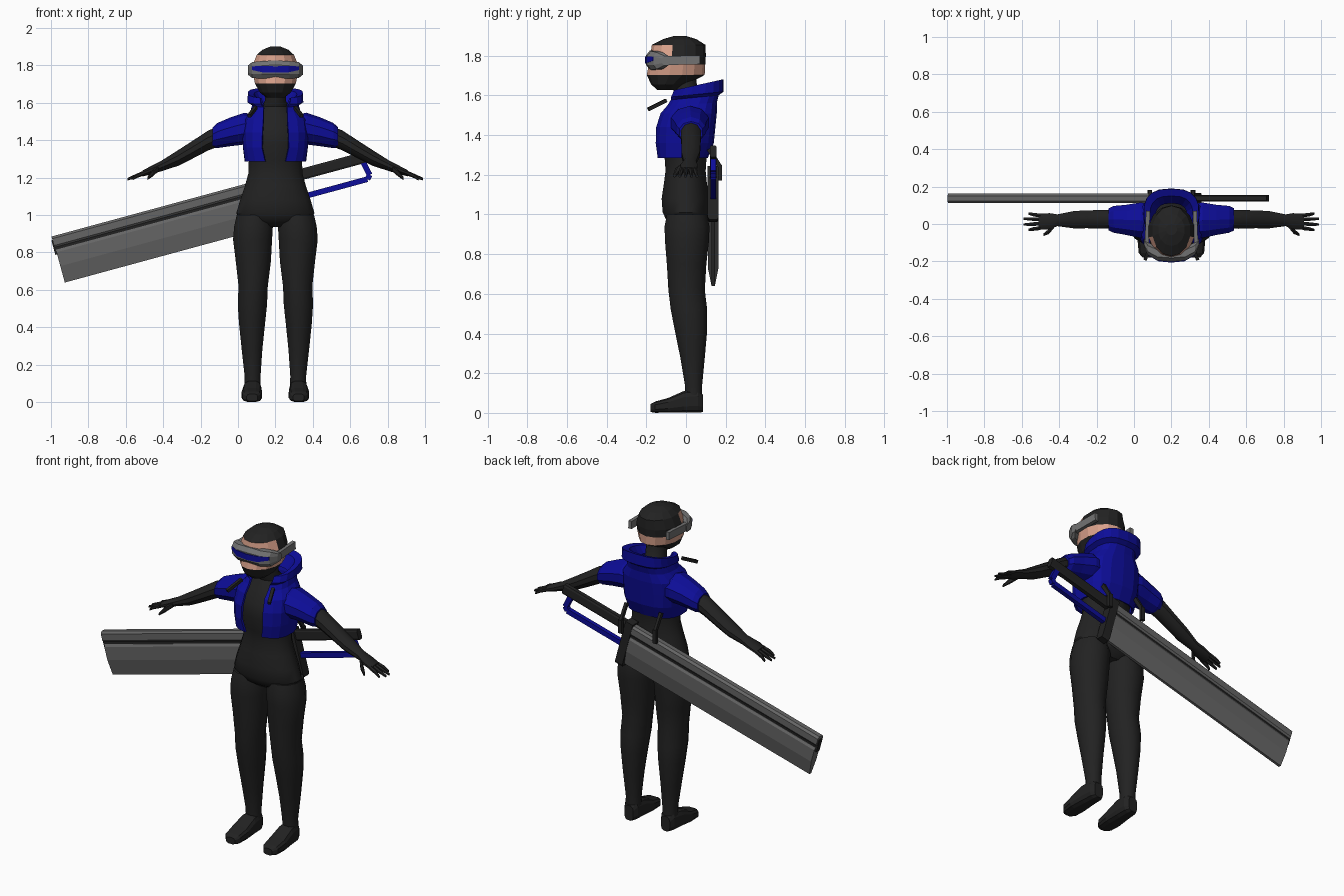
import bpy, bmesh, math
from mathutils import Vector

CX = 0.2  # the figure stands right of the centre because the weapon sticks out left


def material(name, r, g, b):
    m = bpy.data.materials.new(name)
    m.diffuse_color = (r, g, b, 1)
    return m


SUIT = material("suit black", 0.016, 0.016, 0.016)
BLUE = material("jacket blue", 0.004, 0.004, 0.32)
SKIN = material("skin", 0.70, 0.36, 0.26)
STEEL = material("blade grey", 0.13, 0.13, 0.13)
VISOR = material("visor grey", 0.17, 0.17, 0.17)


def finish(name, bm, mats, smooth=False):
    bmesh.ops.recalc_face_normals(bm, faces=bm.faces)
    me = bpy.data.meshes.new(name)
    bm.to_mesh(me)
    bm.free()
    for m in mats:
        me.materials.append(m)
    ob = bpy.data.objects.new(name, me)
    bpy.context.collection.objects.link(ob)
    if smooth:
        bpy.ops.object.select_all(action='DESELECT')
        ob.select_set(True)
        bpy.context.view_layer.objects.active = ob
        bpy.ops.object.shade_smooth_by_angle(angle=math.radians(35))
    return ob


def spow(v, p):
    return math.copysign(abs(v) ** p, v)


def skin_rings(bm, rings, closed=True):
    vs = [[bm.verts.new(p) for p in r] for r in rings]
    n = len(vs[0])
    for a, b in zip(vs, vs[1:]):
        for i in range(n if closed else n - 1):
            j = (i + 1) % n
            bm.faces.new((a[i], a[j], b[j], b[i]))
    if closed:
        bm.faces.new(vs[0])
        bm.faces.new(vs[-1])


def loft(name, rings, mats, axis='z', n=12, p=1.0, s=1, smooth=False, rule=None):
    """Rings are (position on axis, centre 1, centre 2, radius 1, radius 2)."""
    out = []
    for t, c1, c2, r1, r2 in rings:
        ring = []
        for i in range(n):
            a = 2 * math.pi * (i + 0.5) / n
            q1, q2 = c1 + r1 * spow(math.cos(a), p), c2 + r2 * spow(math.sin(a), p)
            x, y, z = {'x': (t, q1, q2), 'y': (q1, t, q2), 'z': (q1, q2, t)}[axis]
            ring.append((CX + s * x, y, z))
        out.append(ring)
    bm = bmesh.new()
    skin_rings(bm, out)
    if rule:
        for f in bm.faces:
            f.material_index = rule(f.calc_center_median())
    return finish(name, bm, mats, smooth)


def bar(name, a, b, w, d, mat):
    """Straight four-sided bar from a to b, d measured along y where possible."""
    a, b = Vector(a), Vector(b)
    t = (b - a).normalized()
    ref = Vector((0, 1, 0)) if abs(t.y) < 0.8 else Vector((0, 0, 1))
    side = t.cross(ref).normalized()
    up = side.cross(t)
    bm = bmesh.new()
    skin_rings(bm, [[c + side * w / 2 * i + up * d / 2 * j
                     for i, j in ((1, 1), (-1, 1), (-1, -1), (1, -1))] for c in (a, b)])
    return finish(name, bm, [mat])


# Torso and neck
loft("torso", [(0.935, 0, 0.01, 0.10, 0.06), (0.97, 0, 0.005, 0.19, 0.105),
               (1.01, 0, 0, 0.213, 0.12), (1.08, 0, -0.003, 0.192, 0.122),
               (1.16, 0, -0.003, 0.165, 0.11), (1.22, 0, -0.002, 0.148, 0.103),
               (1.29, 0, -0.002, 0.145, 0.108), (1.38, 0, -0.005, 0.155, 0.13),
               (1.46, 0, 0.005, 0.155, 0.125), (1.53, 0, 0.02, 0.12, 0.10),
               (1.58, 0, 0.02, 0.07, 0.07), (1.61, 0, 0.0, 0.058, 0.062),
               (1.70, 0, -0.01, 0.055, 0.06)], [SUIT], n=16, smooth=True)

for s, side in ((-1, "right"), (1, "left")):
    # Legs and feet
    loft(side + "_leg", [(1.0, 0.115, 0.005, 0.095, 0.105), (0.94, 0.117, 0.005, 0.107, 0.117),
                         (0.87, 0.122, 0.005, 0.108, 0.115), (0.75, 0.118, 0.003, 0.097, 0.103),
                         (0.62, 0.119, 0.003, 0.081, 0.095), (0.52, 0.123, 0.015, 0.081, 0.095),
                         (0.42, 0.125, 0.025, 0.072, 0.085), (0.28, 0.125, 0.033, 0.057, 0.064),
                         (0.14, 0.122, 0.038, 0.044, 0.045), (0.06, 0.122, 0.04, 0.045, 0.043)],
         [SUIT], s=s, smooth=True)
    loft(side + "_foot", [(0.085, 0.122, 0.048, 0.03, 0.045), (0.06, 0.122, 0.06, 0.045, 0.06),
                          (-0.01, 0.124, 0.056, 0.05, 0.056), (-0.09, 0.126, 0.038, 0.056, 0.038),
                          (-0.155, 0.126, 0.029, 0.05, 0.029), (-0.18, 0.124, 0.024, 0.03, 0.02)],
         [SUIT], axis='y', p=0.65, s=s)
    # Sleeves, arms and hands
    loft(side + "_sleeve", [(0.09, 0.02, 1.455, 0.09, 0.075), (0.165, 0.02, 1.462, 0.10, 0.085),
                            (0.24, 0.022, 1.445, 0.085, 0.077), (0.31, 0.025, 1.425, 0.075, 0.067),
                            (0.335, 0.025, 1.415, 0.062, 0.054)], [BLUE], axis='x', n=10, s=s)
    loft(side + "_arm", [(0.28, 0.025, 1.43, 0.05, 0.055), (0.36, 0.025, 1.398, 0.053, 0.053),
                         (0.45, 0.025, 1.345, 0.05, 0.047), (0.52, 0.023, 1.305, 0.049, 0.042),
                         (0.61, 0.02, 1.262, 0.033, 0.028), (0.65, 0.015, 1.246, 0.045, 0.024),
                         (0.71, 0.012, 1.222, 0.045, 0.016)], [SUIT], axis='x', n=10, s=s, smooth=True)
    for i, (y0, y1, end) in enumerate(((-0.022, -0.032, 0.765), (0.002, -0.003, 0.79),
                                       (0.025, 0.028, 0.79), (0.045, 0.056, 0.765))):
        loft(f"{side}_finger_{i + 1}", [(0.70, y0, 1.226, 0.012, 0.013), (0.74, (y0 + y1) / 2, 1.21, 0.011, 0.012),
                                        (end, y1, 1.192, 0.007, 0.007)], [SUIT], axis='x', n=6, s=s)
    loft(side + "_thumb", [(0.625, -0.005, 1.25, 0.015, 0.016), (0.655, -0.04, 1.225, 0.016, 0.018),
                           (0.685, -0.058, 1.195, 0.008, 0.009)], [SUIT], axis='x', n=6, s=s)
    # Collar drawstrings, visor arms and back straps
    bar(side + "_drawstring", (CX + s * 0.105, -0.10, 1.575), (CX + s * 0.14, -0.19, 1.53), 0.018, 0.018, SUIT)
    bar(side + "_visor_arm", (CX + s * 0.132, -0.12, 1.775), (CX + s * 0.125, 0.07, 1.78), 0.022, 0.045, VISOR)
    bar(side + "_strap", (CX + s * 0.115, 0.115, 1.33), (CX + s * 0.115, 0.172, 1.24), 0.016, 0.022, SUIT)
    bar(side + "_strap_hook", (CX + s * 0.115, 0.172, 1.25), (CX + s * 0.115, 0.172, 1.17), 0.025, 0.02, SUIT)

# Open jacket with a stand-up collar: (z, half width, front y, back y, half opening, tilt)
rows = []
for z, rx, yf, yb, gap, tilt in ((1.285, 0.165, -0.145, 0.11, 0.055, 0), (1.36, 0.175, -0.158, 0.14, 0.072, 0),
                                 (1.44, 0.18, -0.155, 0.148, 0.07, 0), (1.51, 0.172, -0.132, 0.155, 0.065, 0),
                                 (1.555, 0.135, -0.10, 0.155, 0.065, 0.05), (1.585, 0.125, -0.085, 0.165, 0.065, 0.1),
                                 (1.60, 0.15, -0.085, 0.19, 0.078, 0.1), (1.64, 0.148, -0.07, 0.188, 0.082, 0.22),
                                 (1.635, 0.115, -0.06, 0.15, 0.075, 0.22), (1.59, 0.085, -0.05, 0.11, 0.06, 0.1)):
    a0 = math.asin(min(1, (gap / rx) ** (1 / 0.75)))
    row = []
    for i in range(17):
        a = a0 + (2 * math.pi - 2 * a0) * i / 16
        y = (yf + yb) / 2 - (yb - yf) / 2 * spow(math.cos(a), 0.75)
        row.append((CX + rx * spow(math.sin(a), 0.75), y, z + tilt * y))
    rows.append(row)
bm = bmesh.new()
skin_rings(bm, rows, closed=False)
jacket = finish("jacket", bm, [BLUE])
mod = jacket.modifiers.new("thickness", 'SOLIDIFY')
mod.thickness = 0.012


# Head: lower mask, face and hair coloured by height and depth
def head_colour(c):
    if c.z < 1.70:
        return 0
    if c.z > 1.86 or (c.y > -0.09 and c.z > 1.755):
        return 0
    return 1


loft("head", [(1.628, 0, -0.09, 0.05, 0.055), (1.655, 0, -0.085, 0.085, 0.09),
              (1.703, 0, -0.052, 0.112, 0.146), (1.755, 0, -0.045, 0.123, 0.142),
              (1.80, 0, -0.04, 0.125, 0.14), (1.855, 0, -0.037, 0.103, 0.135),
              (1.883, 0, -0.032, 0.072, 0.085), (1.90, 0, -0.03, 0.03, 0.03)],
     [SUIT, SKIN], n=14, rule=head_colour)

# Visor with a thin lens plate in front
loft("visor", [(-0.147, -0.10, 1.775, 0.022, 0.026), (-0.125, -0.132, 1.775, 0.035, 0.045),
               (-0.075, -0.157, 1.776, 0.04, 0.05), (0, -0.162, 1.778, 0.042, 0.052),
               (0.075, -0.157, 1.776, 0.04, 0.05), (0.125, -0.132, 1.775, 0.035, 0.045),
               (0.147, -0.10, 1.775, 0.022, 0.026)], [VISOR], axis='x', n=8, p=0.8)
loft("visor_lens", [(-0.125, -0.164, 1.785, 0.004, 0.012), (-0.07, -0.196, 1.78, 0.004, 0.021),
                    (0, -0.203, 1.778, 0.004, 0.021), (0.07, -0.196, 1.78, 0.004, 0.021),
                    (0.125, -0.164, 1.785, 0.004, 0.012)], [BLUE], axis='x', n=4, p=0.6)

# Weapon: u runs from the blade tip to the handle, v runs down across the blade
ANG = math.radians(15.2)
U = Vector((math.cos(ANG), 0, math.sin(ANG)))
V = Vector((math.sin(ANG), 0, -math.cos(ANG)))
ORIGIN = Vector((-0.997, 0.137, 0.885))


def at(u, v, y=0):
    return ORIGIN + U * u + V * v + Vector((0, y, 0))


def prism(name, half, u0, u1, mat):
    """Extrude a symmetric section, given as (v, half thickness), along the weapon."""
    sec = half + [(v, -y) for v, y in reversed(half)]
    bm = bmesh.new()
    skin_rings(bm, [[at(u, v, y) for v, y in sec] for u in (u0, u1)])
    return finish(name, bm, [mat])


prism("blade_spine", [(0, 0.014), (0.012, 0.026), (0.05, 0.026), (0.06, 0.018)], 0, 1.29, STEEL)
prism("blade_core", [(0.02, 0.015), (0.10, 0.015)], -0.006, 1.29, SUIT)
prism("blade_edge", [(0.074, 0.018), (0.088, 0.026), (0.165, 0.026), (0.256, 0.008)], 0.004, 1.29, STEEL)
prism("guard", [(-0.01, 0.028), (0.255, 0.028), (0.27, 0.02)], 1.285, 1.335, SUIT)
prism("handle", [(0, 0.012), (0.01, 0.017), (0.05, 0.017), (0.06, 0.012)], 1.33, 1.766, SUIT)
grip = [(1.33, 0.147), (1.71, 0.147), (1.728, 0.128), (1.712, 0.05)]
for i, (a, b) in enumerate(zip(grip, grip[1:])):
    bar(f"hand_guard_{i + 1}", at(*a), at(*b), 0.03, 0.026, BLUE)
